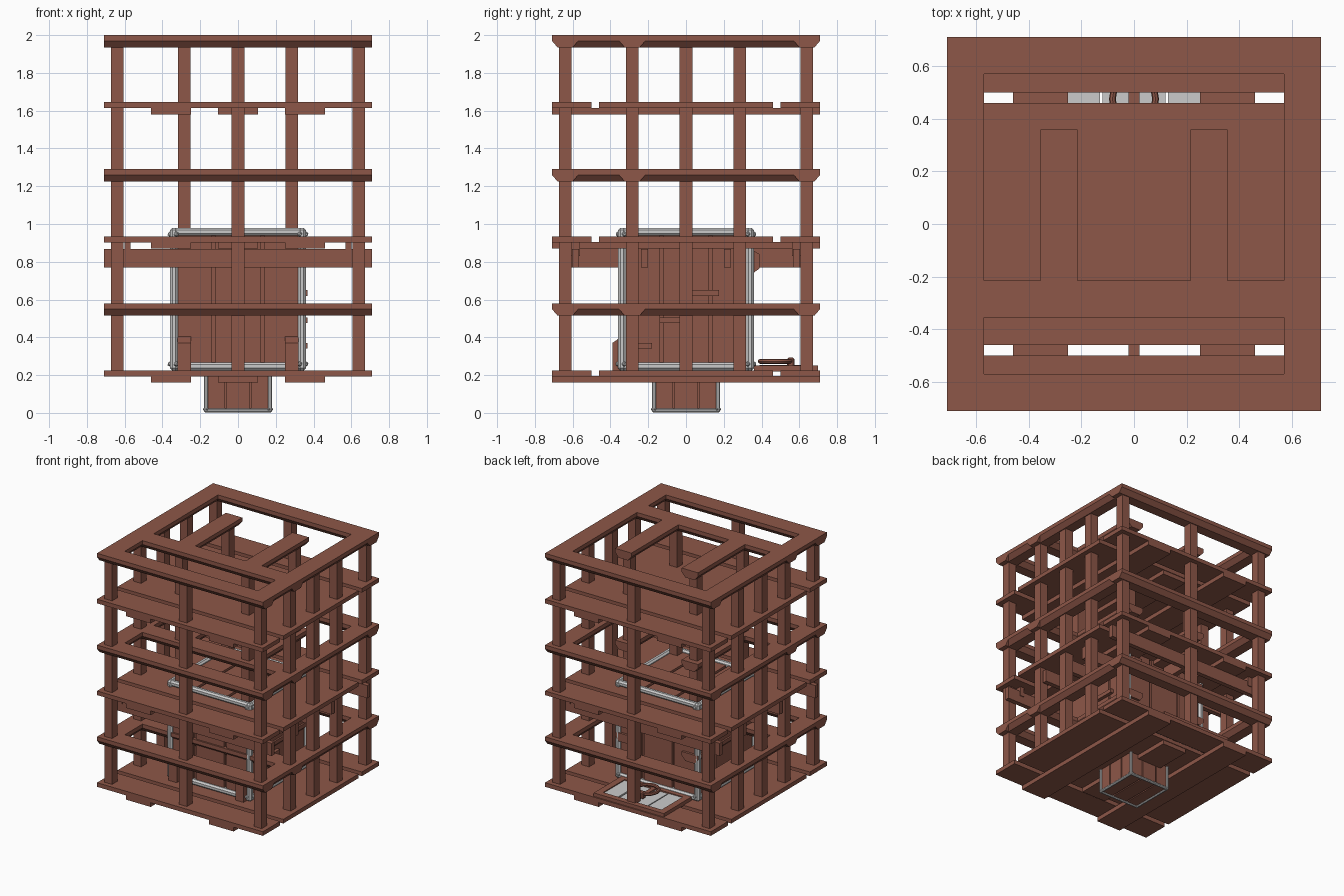
import bpy, bmesh, math
from mathutils import Vector, Matrix

if "Cube" in bpy.data.objects:
    bpy.data.objects.remove(bpy.data.objects["Cube"])

wood = bpy.data.materials.new("wood")
wood.diffuse_color = (0.27, 0.095, 0.065, 1)
wood.use_nodes = True
wood.node_tree.nodes["Principled BSDF"].inputs["Base Color"].default_value = wood.diffuse_color


def finish(bm, name, mat=wood, bevel=0):
    bmesh.ops.recalc_face_normals(bm, faces=bm.faces)
    me = bpy.data.meshes.new(name)
    bm.to_mesh(me)
    bm.free()
    ob = bpy.data.objects.new(name, me)
    bpy.context.collection.objects.link(ob)
    if mat:
        me.materials.append(mat)
    if bevel:
        m = ob.modifiers.new("bevel", 'BEVEL')
        m.width = bevel
        m.segments = 1
    return ob


def box(bm, x0, x1, y0, y1, z0, z1):
    c = Matrix.Translation(((x0 + x1) / 2, (y0 + y1) / 2, (z0 + z1) / 2))
    bmesh.ops.create_cube(bm, size=1, matrix=c @ Matrix.Diagonal((x1 - x0, y1 - y0, z1 - z0, 1)))


def boxes(name, items, mat=wood, bevel=0):
    bm = bmesh.new()
    for b in items:
        box(bm, *b)
    return finish(bm, name, mat, bevel)


def extrude(bm, pts, vec):
    f = bm.faces.new([bm.verts.new(p) for p in pts])
    r = bmesh.ops.extrude_face_region(bm, geom=[f])
    bmesh.ops.translate(bm, vec=vec, verts=[v for v in r['geom'] if isinstance(v, bmesh.types.BMVert)])


# chamfered beam profile (across, up), top at 0
PROF = [(-.07, 0), (.07, 0), (.07, -.03), (.04, -.065), (-.04, -.065), (-.07, -.03)]


def beam(bm, axis, centre, a, b, top):
    if axis == 'x':
        extrude(bm, [(a, centre + p, top + q) for p, q in PROF], Vector((b - a, 0, 0)))
    else:
        extrude(bm, [(centre + p, a, top + q) for p, q in PROF], Vector((0, b - a, 0)))


# beam rings with cross beam and two prongs
for i, top in enumerate((.58, 1.29, 2.0)):
    bm = bmesh.new()
    for y in (-.64, -.285, .64):
        beam(bm, 'x', y, -.71, .71, top)
    for s in (-1, 1):
        beam(bm, 'y', s * .64, -.6, .6, top)
        beam(bm, 'y', s * .285, -.25, .36, top)
    finish(bm, f"beam_ring_{i + 1}")

# posts
spots = [(s * .64, y) for s in (-1, 1) for y in (-.64, -.285, 0, .285, .64)]
spots += [(0, -.64), (0, .64)] + [(s * .285, y) for s in (-1, 1) for y in (-.285, .285)]
w = .0335
for i, (z0, z1) in enumerate(((.22, .52), (.575, .905), (.93, 1.23), (1.285, 1.62), (1.64, 1.94))):
    boxes(f"posts_level_{i + 1}", [(x - w, x + w, y - w, y + w, z0, z1) for x, y in spots])

# plank floors with joists underneath
for i, z in enumerate((.225, .935, 1.645)):
    boxes(f"floor_{i + 1}", [(-.71, .71, a, b, z - .032, z)
                             for a, b in ((-.71, -.5), (-.46, .46), (.5, .71))])
    boxes(f"floor_joists_{i + 1}", [(a, b, -l, l, z - .065, z - .031)
                                    for a, b, l in ((-.46, -.25, .71), (.25, .46, .71), (-.105, .105, .455))])

# hanging beams and straps under the middle floor
boxes("hanging_beams", [(-.71, .71, y - .018, y + .018, .77, .868) for y in (-.585, .585)])
boxes("hanging_brackets", [(min(s * .3, s * .66), max(s * .3, s * .66), y - .018, y + .018, .77, .868)
                           for s in (-1, 1) for y in (-.22, 0, .22)])
boxes("beam_straps", [(x - .017, x + .017, y - .024, y + .024, .83, .905)
                      for x in (-.585, .585) for y in (-.585, .585)])
boxes("centre_tie", [(-.02, .02, s - .125, s + .125, .77, .905) for s in (-.48, .48)])


# metal-edged crate, k = scale
def crate(name, k, z0):
    h, t, H = .36 * k, .042 * k, .755 * k
    bars = []
    for s in (-1, 1):
        lo, hi = sorted((s * h, s * (h - t)))
        for u in (-1, 1):
            l2, h2 = sorted((u * h, u * (h - t)))
            bars.append((lo, hi, l2, h2, z0, z0 + H))
        for z in (z0, z0 + H - t):
            bars.append((-h + t / 2, h - t / 2, lo, hi, z, z + t))
            bars.append((lo, hi, -h + t / 2, h - t / 2, z, z + t))
    boxes(name + "_metal_edges", bars, None, .012 * k)
    # planks on all six sides, with thin backing in the gaps
    p, d = h - .018 * k, .02 * k
    planks = []
    for a, b in ((-.335, -.14), (-.12, .12), (.14, .335)):
        a, b = a * k, b * k
        for s in (-1, 1):
            lo, hi = sorted((s * p, s * (p - d)))
            planks.append((a, b, lo, hi, z0 + .02 * k, z0 + H - .02 * k))
            planks.append((lo, hi, a, b, z0 + .02 * k, z0 + H - .02 * k))
        for z in (z0 + .018 * k, z0 + H - .038 * k):
            planks.append((a, b, -p, p, z, z + d))
    q = p - d * .9
    planks.append((-q, q, -q, q, z0 + .035 * k, z0 + H - .035 * k))
    boxes(name + "_planks", planks)
    # corner bolts
    bm = bmesh.new()
    for x in (-1, 1):
        for y in (-1, 1):
            for z in (z0 + t * .8, z0 + H - t * .8):
                for off in ((0, t * .8), (t * .8, 0)):
                    m = Matrix.Translation((x * (h - off[0]), y * (h - off[1]), z))
                    bmesh.ops.create_icosphere(bm, subdivisions=1, radius=.014 * k, matrix=m)
    finish(bm, name + "_bolts", None)


crate("large_crate", 1, .225)
crate("small_crate", .5, 0.003)

# nailed battens on the right side of the large crate
boxes("crate_battens", [(.34, .368, a, b, z, z + .03)
                        for a, b, z in ((-.3, -.18, .34), (-.14, -.01, .475), (.01, .175, .62))])

# knee brackets on front and back of the large crate
bm = bmesh.new()
for s in (-1, 1):
    x = s * .285 - .035
    extrude(bm, [(x, y, z) for y, z in ((-.34, .22), (-.39, .22), (-.39, .37), (-.34, .405))], Vector((.07, 0, 0)))
    extrude(bm, [(x, y, z) for y, z in ((.34, .87), (.39, .84), (.39, .765), (.355, .74), (.34, .74))],
            Vector((.07, 0, 0)))
finish(bm, "knee_brackets")

# hatch at the back: wooden frame, metal plates, cross strap
boxes("hatch_frame", [(-.3, .3, .36, .395, .22, .252), (-.3, .3, .655, .7, .22, .252),
                      (-.3, -.25, .39, .66, .22, .252), (.25, .3, .39, .66, .22, .252),
                      (-.016, .016, .39, .66, .22, .254)])
boxes("hatch_plates", [(-.255, -.13, .39, .66, .222, .245), (-.12, .12, .39, .66, .222, .242),
                       (.13, .255, .39, .66, .222, .245)], None)

# ring handle and its mount
bpy.ops.mesh.primitive_torus_add(major_segments=20, minor_segments=8, major_radius=.082,
                                 minor_radius=.013, location=(0, .475, .273))
ring = bpy.context.object
ring.name = "hatch_ring_handle"
ring.data.materials.append(wood)
bpy.ops.object.shade_smooth_by_angle()
boxes("ring_mount", [(-.035, .035, .535, .575, .24, .292)], wood, .008)
